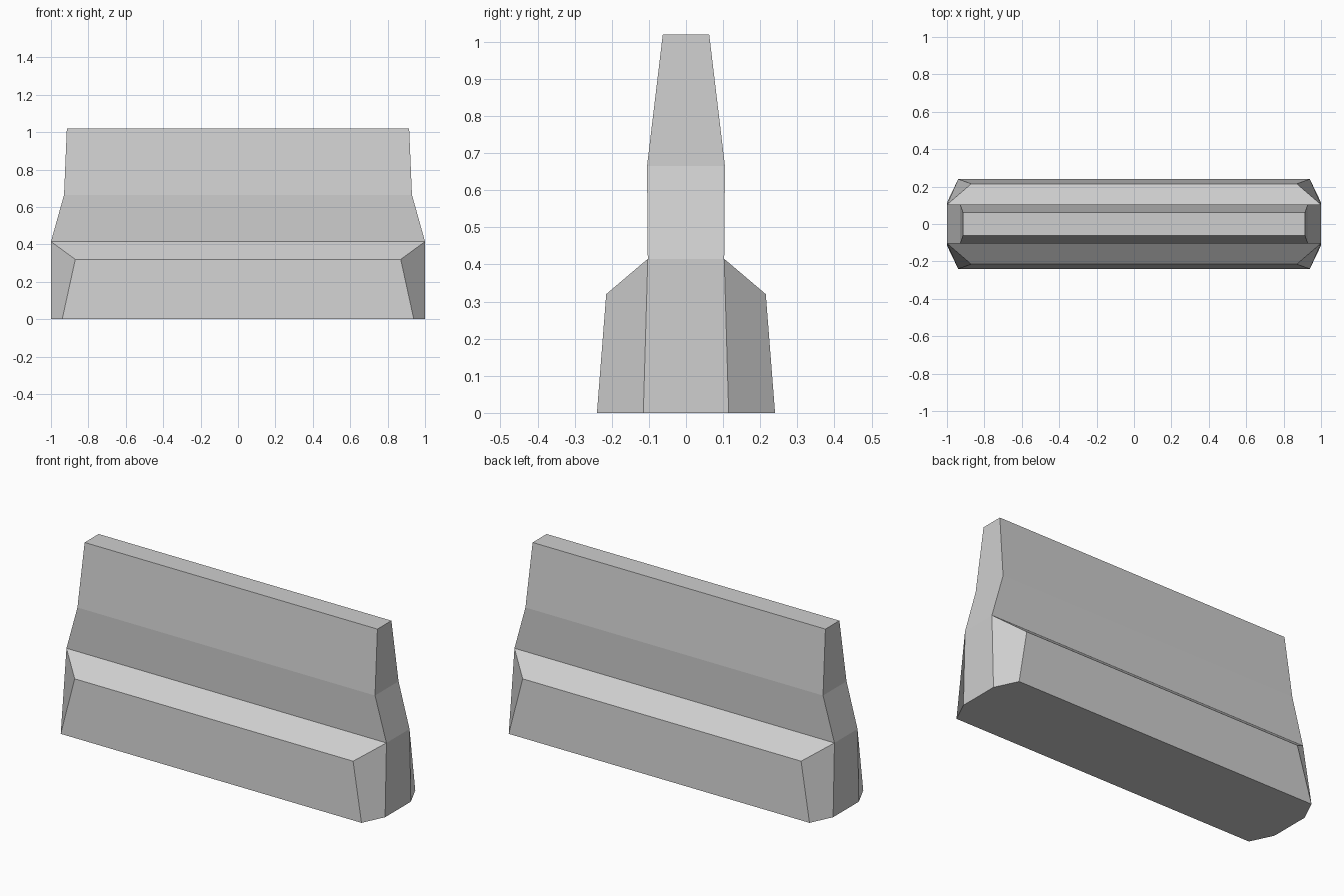
import bpy, bmesh

cube = bpy.data.objects.get("Cube")
if cube:
    bpy.data.objects.remove(cube, do_unlink=True)

concrete = bpy.data.materials.new("concrete_grey")
concrete.use_nodes = True
colour = (0.62, 0.62, 0.62, 1)
concrete.diffuse_color = colour
concrete.node_tree.nodes["Principled BSDF"].inputs["Base Color"].default_value = colour

bm = bmesh.new()


def ring(x, y, z):
    """Rectangle of four corners, counter-clockwise from the front right."""
    return [bm.verts.new((sx * x, sy * y, z))
            for sx, sy in ((-1, -1), (1, -1), (1, 1), (-1, 1))]


# Cross-sections: foot long sides, foot ends, foot ledge, then the upright wall
foot = ring(0.94, 0.24, 0)
ends = ring(1.0, 0.115, 0)
ledge = ring(0.87, 0.215, 0.32)
waist = ring(1.0, 0.103, 0.415)
shoulder = ring(0.93, 0.105, 0.665)
top = ring(0.915, 0.0625, 1.02)

# Upright wall
for low, high in ((waist, shoulder), (shoulder, top)):
    for i in range(4):
        j = (i + 1) % 4
        bm.faces.new((low[i], low[j], high[j], high[i]))
bm.faces.new(top)

# Foot: long sides with sloping ledges, then the flat ends
for i, j in ((0, 1), (2, 3)):
    bm.faces.new((foot[i], foot[j], ledge[j], ledge[i]))
    bm.faces.new((ledge[i], ledge[j], waist[j], waist[i]))
for i, j in ((1, 2), (3, 0)):
    bm.faces.new((ends[i], ends[j], waist[j], waist[i]))

# Bevelled corners
for i in range(4):
    bm.faces.new((foot[i], ends[i], waist[i], ledge[i]))

# Underside
bm.faces.new((foot[0], foot[1], ends[1], ends[2],
              foot[2], foot[3], ends[3], ends[0]))
bmesh.ops.recalc_face_normals(bm, faces=bm.faces)

mesh = bpy.data.meshes.new("road_barrier")
bm.to_mesh(mesh)
bm.free()
mesh.materials.append(concrete)
barrier = bpy.data.objects.new("road_barrier", mesh)
bpy.context.collection.objects.link(barrier)
